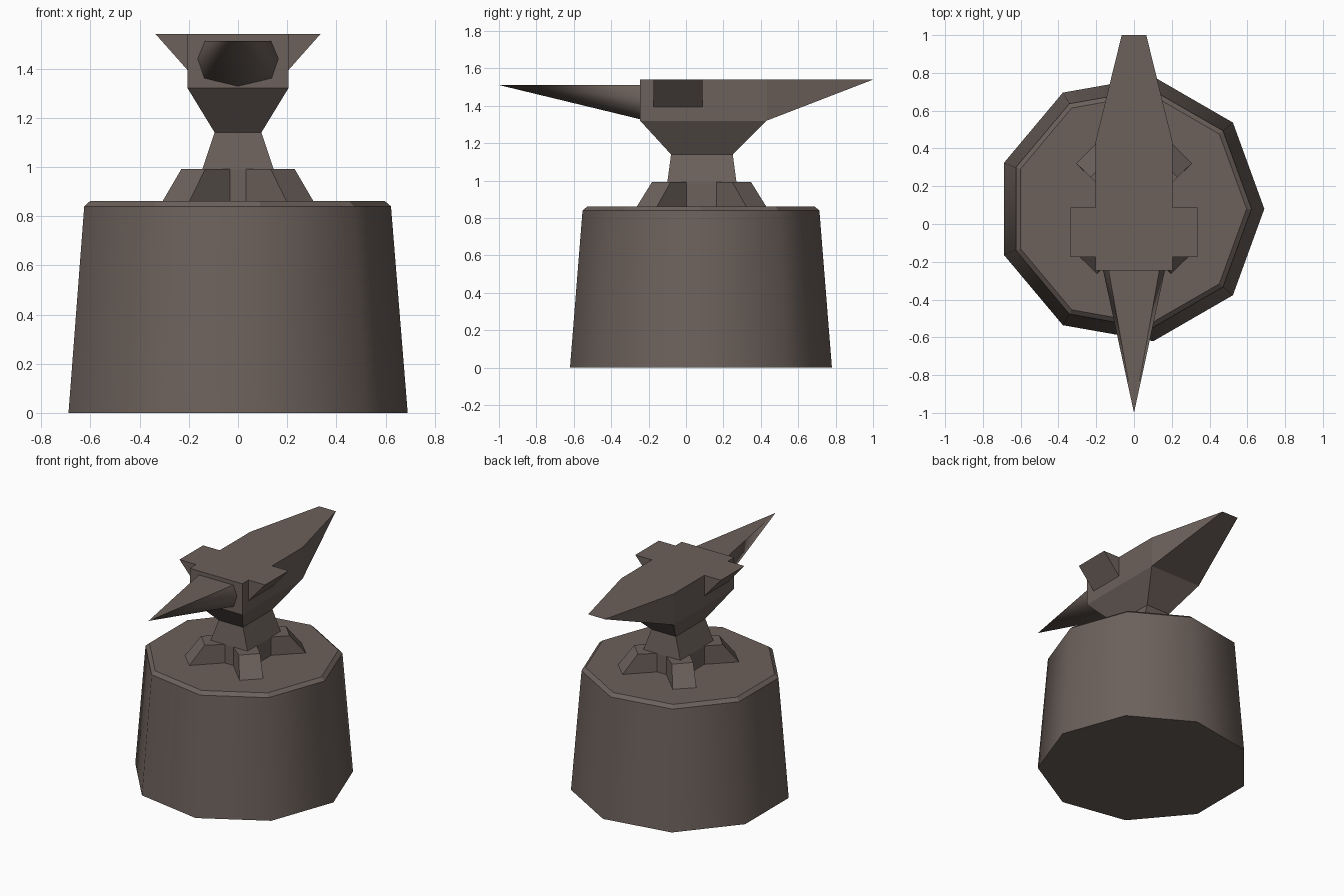
import bpy, math

if "Cube" in bpy.data.objects:
    bpy.data.objects.remove(bpy.data.objects["Cube"])

iron = bpy.data.materials.new("dull_brown_grey")
iron.diffuse_color = (0.150, 0.119, 0.105, 1)
iron.use_nodes = True
iron.node_tree.nodes["Principled BSDF"].inputs["Base Color"].default_value = iron.diffuse_color


def build(name, verts, faces, smooth=lambda p: False):
    me = bpy.data.meshes.new(name)
    me.from_pydata(verts, [], faces)
    me.materials.append(iron)
    ob = bpy.data.objects.new(name, me)
    bpy.context.collection.objects.link(ob)
    bpy.context.view_layer.objects.active = ob
    ob.select_set(True)
    bpy.ops.object.mode_set(mode='EDIT')
    bpy.ops.mesh.select_all(action='SELECT')
    bpy.ops.mesh.normals_make_consistent(inside=False)
    bpy.ops.object.mode_set(mode='OBJECT')
    ob.select_set(False)
    for p in me.polygons:
        p.use_smooth = smooth(p)
    return ob


def loft(name, rings, smooth=lambda p: False):
    """Skin a stack of equal-length rings and cap both ends."""
    n = len(rings[0])
    verts = [v for r in rings for v in r]
    faces = [(k * n + i, k * n + (i + 1) % n, (k + 1) * n + (i + 1) % n, (k + 1) * n + i)
             for k in range(len(rings) - 1) for i in range(n)]
    faces += [tuple(range(n)), tuple(range(len(verts) - n, len(verts)))]
    return build(name, verts, faces, smooth)


def rect(hx, y0, y1, z):
    return [(-hx, y0, z), (hx, y0, z), (hx, y1, z), (-hx, y1, z)]


# Nine-sided tapered stump with a chamfered top
def nonagon(r, z):
    return [(-0.021 + r * math.cos(math.tau * i / 9), 0.08 + r * math.sin(math.tau * i / 9), z)
            for i in range(9)]


loft("stump", [nonagon(0.711, 0), nonagon(0.643, 0.84), nonagon(0.617, 0.862)],
     smooth=lambda p: abs(p.normal.z) < 0.3)

# Anvil waist and block
loft("anvil_body", [rect(0.145, -0.10, 0.27, 0.85), rect(0.145, -0.10, 0.27, 0.99),
                    rect(0.095, -0.08, 0.25, 1.14), rect(0.205, -0.245, 0.43, 1.32),
                    rect(0.205, -0.245, 0.43, 1.54)])

# Tapering heel wedge at the back
build("heel",
      [(-0.205, 0.43, 1.32), (0.205, 0.43, 1.32), (0.205, 0.43, 1.54), (-0.205, 0.43, 1.54),
       (-0.065, 1.0, 1.54), (0.065, 1.0, 1.54)],
      [(0, 1, 2, 3), (0, 1, 5, 4), (1, 2, 5), (0, 4, 3), (3, 2, 5, 4)])

# Horn: flat-topped cone pointing forward
section = [(-0.135, 1.512), (0.135, 1.512), (0.165, 1.44), (0.138, 1.36),
           (0, 1.327), (-0.138, 1.36), (-0.165, 1.44)]
n = len(section)
build("horn", [(x, -0.24, z) for x, z in section] + [(0, -1.0, 1.511)],
      [(i, (i + 1) % n, n) for i in range(n)] + [tuple(range(n))],
      smooth=lambda p: p.normal.z < 0.8 and len(p.vertices) == 3)

for sx, side in ((-1, "left"), (1, "right")):
    # Side ledges, triangular in section
    loft(f"{side}_ledge", [[(sx * 0.2, y, 1.388), (sx * 0.335, y, 1.54), (sx * 0.2, y, 1.54)]
                           for y in (-0.175, 0.088)])
    # Diagonal sloped feet
    for sy, end in ((-1, "front"), (1, "back")):
        def ring(pts, z):
            return [(sx * x, 0.083 + sy * y, z) for x, y in pts]
        inner = [(0.03, 0.18), (0.03, 0.06), (0.14, 0.06), (0.14, 0.075)]
        loft(f"{end}_{side}_foot",
             [ring([(0.31, 0.242), (0.20, 0.35)] + inner, 0.855),
              ring([(0.23, 0.165), (0.133, 0.265)] + inner, 0.992)])
